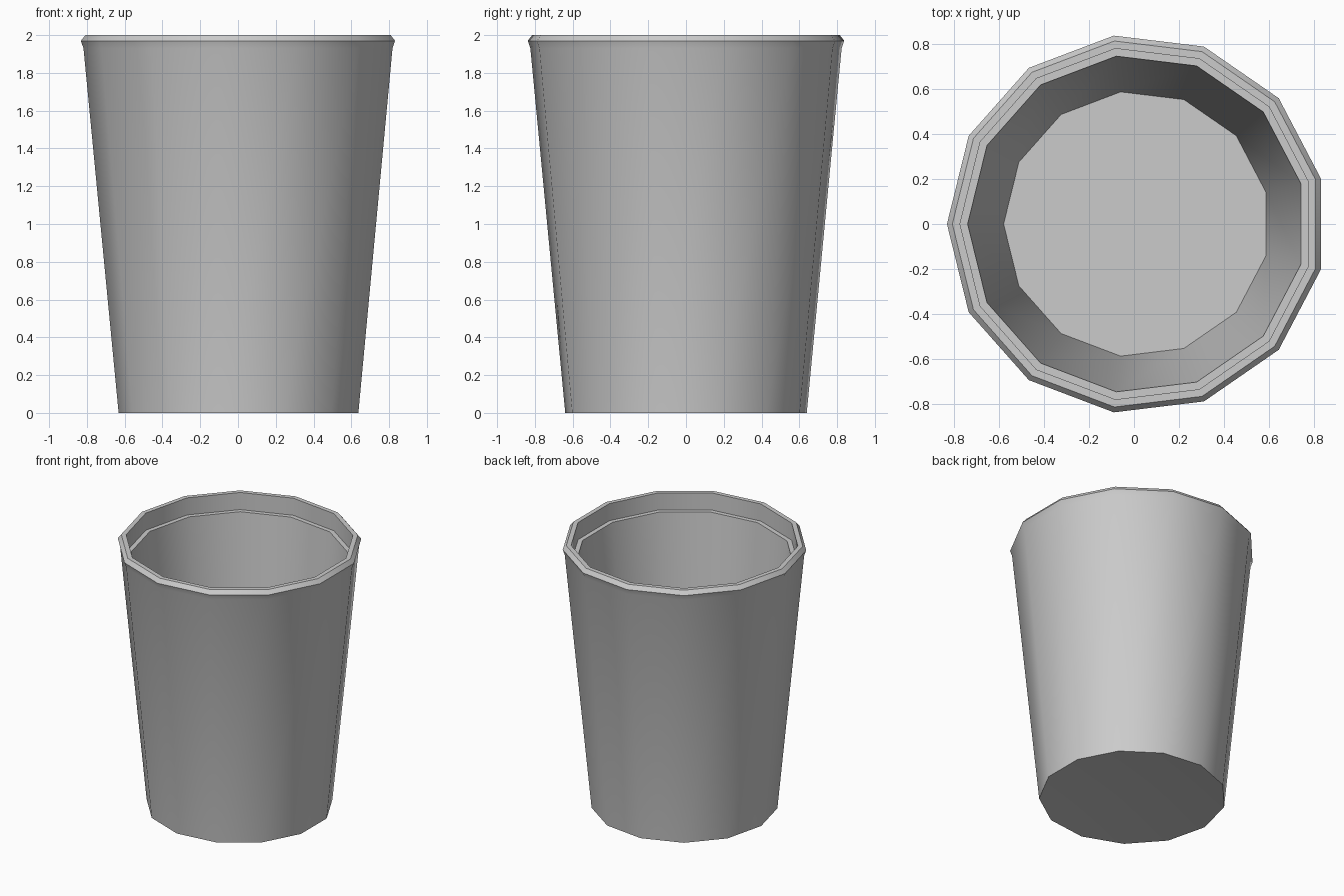
import bpy, bmesh, math

if "Cube" in bpy.data.objects:
    bpy.data.objects.remove(bpy.data.objects["Cube"])

SIDES = 13
CENTRE_X = 0.012  # odd side count: shift so the bounding box is centred

# Cup cross-section (radius, height): outer wall, flared rim, inner ledge, inner wall
profile = [
    (0.644, 0.0), (0.83, 1.93), (0.844, 1.97), (0.82, 2.0),
    (0.786, 2.0), (0.786, 1.87), (0.752, 1.87), (0.592, 0.05),
]

bm = bmesh.new()
rings = []
for r, z in profile:
    ring = []
    for i in range(SIDES):
        a = math.pi + 2 * math.pi * i / SIDES
        ring.append(bm.verts.new((CENTRE_X + r * math.cos(a), r * math.sin(a), z)))
    rings.append(ring)

# Walls between neighbouring rings
for low, high in zip(rings, rings[1:]):
    for i in range(SIDES):
        j = (i + 1) % SIDES
        bm.faces.new((low[i], low[j], high[j], high[i]))

# Inner floor
bm.faces.new(rings[-1])

# Underside: shallow dome rising to the middle
hub = bm.verts.new((CENTRE_X, 0, 0.04))
for i in range(SIDES):
    bm.faces.new((rings[0][(i + 1) % SIDES], rings[0][i], hub))
bmesh.ops.recalc_face_normals(bm, faces=bm.faces)

mesh = bpy.data.meshes.new("cup")
bm.to_mesh(mesh)
bm.free()
cup = bpy.data.objects.new("cup", mesh)
bpy.context.collection.objects.link(cup)

# Smooth walls, sharp rim and base edges
bpy.context.view_layer.objects.active = cup
cup.select_set(True)
bpy.ops.object.shade_smooth_by_angle(angle=math.radians(30))
